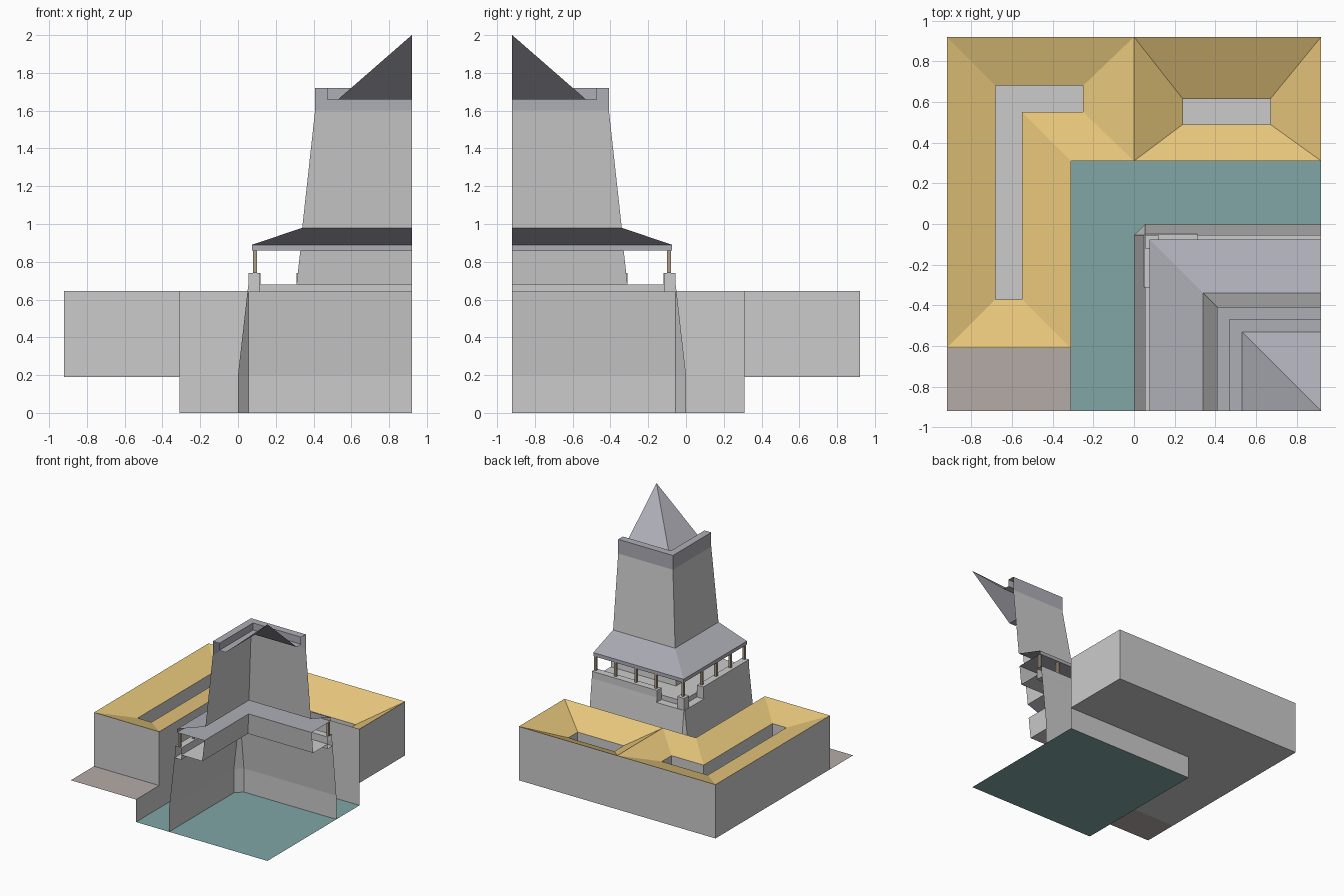
import bpy, bmesh

if "Cube" in bpy.data.objects:
    bpy.data.objects.remove(bpy.data.objects["Cube"])

E = 0.92  # half extent; the tower axis stands at (E, -E)


def material(name, rgb):
    m = bpy.data.materials.new(name)
    m.diffuse_color = (*rgb, 1)
    m.use_nodes = True
    m.node_tree.nodes["Principled BSDF"].inputs["Base Color"].default_value = m.diffuse_color
    return m


GOLD = material("gold_tiles", (0.80, 0.57, 0.20))
SLATE = material("slate", (0.42, 0.42, 0.47))
WATER = material("water", (0.22, 0.38, 0.38))
EARTH = material("earth", (0.46, 0.41, 0.39))
WOOD = material("wood", (0.42, 0.34, 0.24))


def make(name, verts, faces, mat=None):
    bm = bmesh.new()
    vs = [bm.verts.new(v) for v in verts]
    for f in faces:
        bm.faces.new([vs[i] for i in f])
    bmesh.ops.remove_doubles(bm, verts=bm.verts, dist=0.0005)
    me = bpy.data.meshes.new(name)
    bm.to_mesh(me)
    bm.free()
    ob = bpy.data.objects.new(name, me)
    bpy.context.collection.objects.link(ob)
    if mat:
        me.materials.append(mat)
    return ob


def loft(name, loops, closed=False, mat=None, cap=()):
    """Skin equal-length loops; cap lists loops to fill with one face."""
    n = len(loops[0])
    verts = [p for loop in loops for p in loop]
    faces = []
    for k in range(len(loops) - 1):
        for i in range(n if closed else n - 1):
            j = (i + 1) % n
            faces.append((k * n + j, k * n + i, (k + 1) * n + i, (k + 1) * n + j))
    for k in cap:
        faces.append([k * n + i for i in range(n)])
    return make(name, verts, faces, mat)


def corner_shell(name, profile, mat=None):
    """Sweep (inset, z) points around the tower corner, open at both cuts."""
    return loft(name, [[(d, -E, z), (d, -d, z), (E, -d, z)] for d, z in profile], mat=mat)


def box(name, x0, x1, y0, y1, z0, z1, mat=None):
    loops = [[(x0, y0, z), (x0, y1, z), (x1, y1, z), (x1, y0, z)] for z in (z0, z1)]
    return loft(name, loops, True, mat, (0, 1))


def plane(name, x0, x1, y0, y1, z, mat):
    return make(name, [(x0, y0, z), (x1, y0, z), (x1, y1, z), (x0, y1, z)], [(0, 1, 2, 3)], mat)


# Moat, bank and ground
plane("moat_water", -0.31, E, -E, 0.31, 0, WATER)
plane("ground", -E, -0.31, -E, -0.61, 0.19, EARTH)
loft("moat_bank", [[(-0.31, -E, z), (-0.31, 0.31, z), (E, 0.31, z)] for z in (0, 0.19)])


# Courtyard wings: outer walls, roof sloping down inward, well walls
def wing(name, outer, inner, z_in):
    at = lambda pts, z: [(x, y, z) for x, y in pts]
    loft(name + "_walls", [at(outer, 0.19), at(outer, 0.645)], True, cap=(0,))
    loft(name + "_roof", [at(outer, 0.645), at(inner, z_in)], True, GOLD)
    loft(name + "_court_walls", [at(inner, z_in), at(inner, 0.19)], True)


wing("corner_wing",
     [(-E, E), (0, E), (0, 0.31), (-0.31, 0.31), (-0.31, -0.61), (-E, -0.61)],
     [(-0.68, 0.68), (-0.25, 0.68), (-0.25, 0.55), (-0.55, 0.55), (-0.55, -0.37), (-0.68, -0.37)],
     0.57)
wing("back_wing",
     [(0, E), (E, E), (E, 0.31), (0, 0.31)],
     [(0.24, 0.615), (0.67, 0.615), (0.67, 0.49), (0.24, 0.49)], 0.50)

# Battered tower base with a chamfered corner that fades out upward
C = 0.055
loft("tower_base", [[(d, -E, z), (d, -C, z), (C, -d, z), (E, -d, z)]
                    for d, z in ((0, 0), (0, 0.2), (0.05, 0.64))])
corner_shell("embrasure_sill", [(0.05, 0.64), (0.115, 0.64), (0.115, 0.68)])
corner_shell("gallery_deck", [(0.115, 0.68), (0.31, 0.68)])

# Parapet runs either side of the corner embrasures, and the corner block
PARAPET = [(0.05, 0.64), (C, 0.68), (C, 0.74), (0.115, 0.74), (0.115, 0.64)]
loops = [[(d, y, z) for d, z in PARAPET] for y in (-E, -0.31)]
loft("left_parapet", loops, True, cap=(1,))
loft("back_parapet", [[(-y, -x, z) for x, y, z in lp] for lp in loops], True, cap=(1,))
box("corner_block", C, 0.12, -0.12, -C, 0.64, 0.74)

# Gallery posts
for i, p in enumerate((0.09, 0.34, 0.53, 0.72, 0.908)):
    spots = {(0.09, -p), (p, -0.09)}
    for j, (x, y) in enumerate(sorted(spots)):
        box(f"gallery_post_{i}_{j}", x - 0.01, x + 0.01, y - 0.01, y + 0.01, 0.74, 0.86, WOOD)

# Keep walls and gallery roof
corner_shell("keep_lower_wall", [(0.31, 0.68), (0.33, 0.86)])
corner_shell("gallery_roof", [(0.33, 0.86), (0.075, 0.86), (0.075, 0.89), (0.34, 0.98)], SLATE)
corner_shell("keep_upper_wall", [(0.34, 0.98), (0.408, 1.6)])

# Crown parapet and spire
corner_shell("crown", [(0.408, 1.6), (0.408, 1.72), (0.47, 1.72), (0.47, 1.66), (0.53, 1.66)], SLATE)
corner_shell("spire", [(0.53, 1.66), (E, 2.0)], SLATE)
